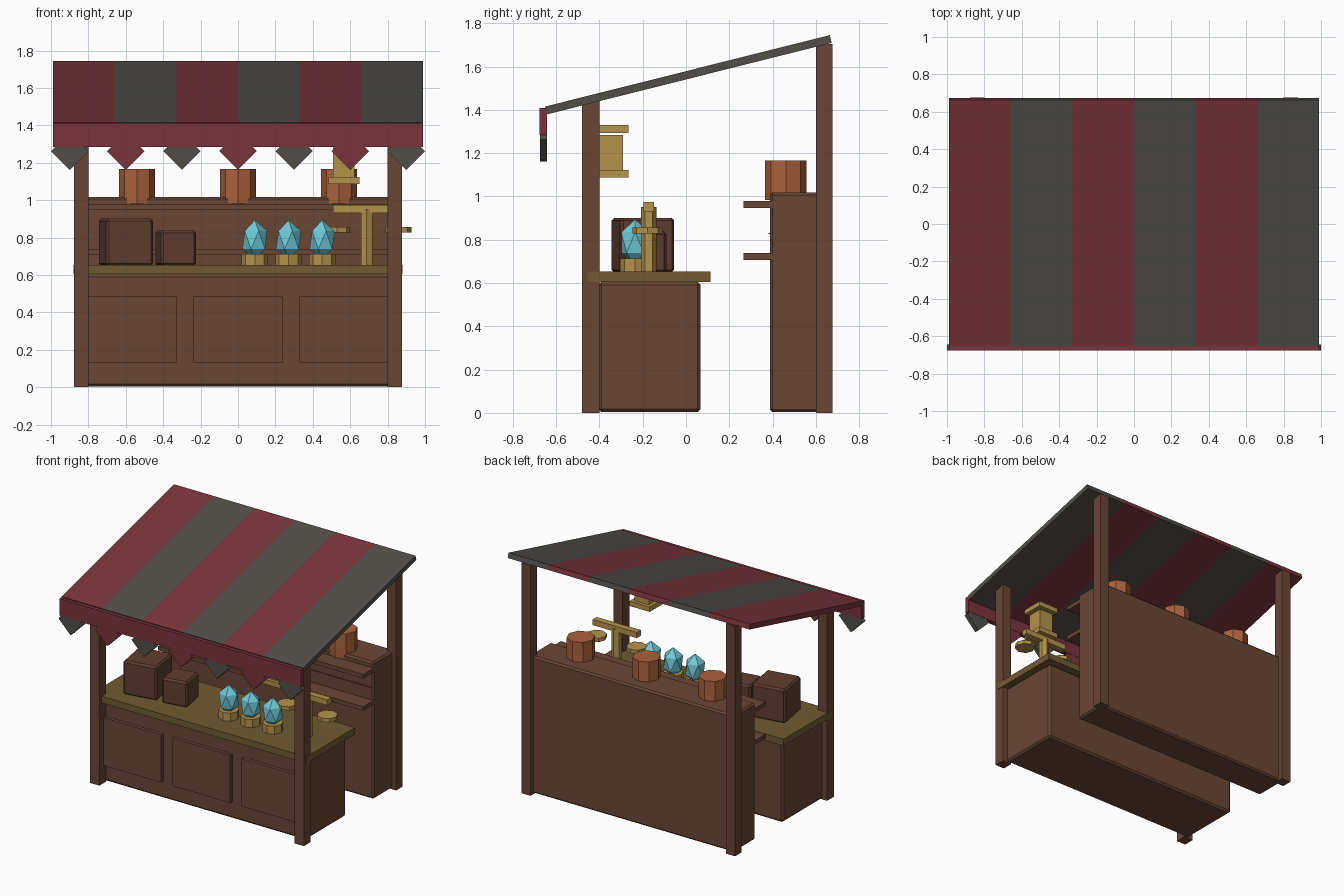
import bpy
import bmesh
import math
from mathutils import Matrix, Vector

default = bpy.data.objects.get("Cube")
if default:
    bpy.data.objects.remove(default, do_unlink=True)


def material(name, *rgb):
    """Flat material from 0-255 display values, stored as linear."""
    color = [((c / 255 + 0.055) / 1.055) ** 2.4 for c in rgb] + [1.0]
    mat = bpy.data.materials.new(name)
    mat.use_nodes = True
    mat.diffuse_color = color
    bsdf = mat.node_tree.nodes["Principled BSDF"]
    bsdf.inputs["Base Color"].default_value = color
    bsdf.inputs["Roughness"].default_value = 0.9
    return mat


WOOD = material("brown wood", 106, 70, 53)
DARK_WOOD = material("dark crate wood", 95, 61, 47)
TABLE = material("olive table wood", 113, 91, 50)
RED = material("red cloth", 122, 52, 60)
GREY = material("grey cloth", 82, 79, 73)
GOLD = material("brass", 181, 148, 76)
CRYSTAL = material("blue crystal", 112, 202, 217)
CLAY = material("orange clay", 171, 97, 60)


def finish(bm, name, *mats):
    mesh = bpy.data.meshes.new(name)
    bm.to_mesh(mesh)
    bm.free()
    for mat in mats:
        mesh.materials.append(mat)
    obj = bpy.data.objects.new(name, mesh)
    bpy.context.collection.objects.link(obj)
    return obj


def box(name, mat, x, y, z, bevel=0, rot=None):
    """Box between (low, high) pairs, turned about its own centre."""
    lo, hi = Vector((x[0], y[0], z[0])), Vector((x[1], y[1], z[1]))
    bm = bmesh.new()
    bmesh.ops.create_cube(bm, size=1)
    bmesh.ops.scale(bm, vec=hi - lo, verts=bm.verts)
    if bevel:
        bmesh.ops.bevel(bm, geom=bm.edges[:], offset=bevel, segments=1, affect='EDGES')
    if rot:
        bmesh.ops.rotate(bm, matrix=rot, verts=bm.verts)
    bmesh.ops.translate(bm, vec=(lo + hi) / 2, verts=bm.verts)
    return finish(bm, name, mat)


def prism(name, mat, x, y, z, radius, sides=8):
    """Upright low-poly cylinder, with a corner facing the front."""
    bm = bmesh.new()
    bmesh.ops.create_cone(bm, cap_ends=True, segments=sides, radius1=radius,
                          radius2=radius, depth=z[1] - z[0])
    if max(v.co.y for v in bm.verts) < radius * 0.999:
        bmesh.ops.rotate(bm, matrix=Matrix.Rotation(math.pi / 2, 3, 'Z'), verts=bm.verts)
    bmesh.ops.translate(bm, vec=(x, y, sum(z) / 2), verts=bm.verts)
    return finish(bm, name, mat)


# Corner posts
for side, s in (("left", 1), ("right", -1)):
    span = sorted((0.80 * s, 0.876 * s))
    box(f"front_post_{side}", WOOD, span, (-0.48, -0.40), (0, 1.44))
    box(f"back_post_{side}", WOOD, span, (0.60, 0.677), (0, 1.705))

# Sloped roof slab, cut into six striped bands
bm = bmesh.new()
bmesh.ops.create_cube(bm, size=1)
bmesh.ops.scale(bm, vec=(1.98, 1.356, 0.037), verts=bm.verts)
for i in range(1, 6):
    bmesh.ops.bisect_plane(bm, geom=bm.verts[:] + bm.edges[:] + bm.faces[:],
                           plane_co=(-0.99 + 0.33 * i, 0, 0), plane_no=(1, 0, 0))
for face in bm.faces:
    band = int((face.calc_center_median().x + 0.99) / 0.33)
    face.material_index = min(band, 5) % 2
slope = Matrix.Rotation(math.atan2(0.33, 1.315), 3, 'X')
bmesh.ops.rotate(bm, matrix=slope, verts=bm.verts)
bmesh.ops.translate(bm, vec=(0, 0.011, 1.562), verts=bm.verts)
finish(bm, "roof", RED, GREY)

# Valance with hanging pennants
box("valance", RED, (-0.99, 0.99), (-0.677, -0.641), (1.284, 1.409))
half = 0.1 / math.sqrt(2)
for i in range(7):
    x = -0.9 + 0.3 * i
    box(f"pennant_{i + 1}", RED if i % 2 else GREY, (x - half, x + half),
        (-0.675, -0.643), (1.262 - half, 1.262 + half),
        rot=Matrix.Rotation(math.pi / 4, 3, 'Y'))

# Counter with front panels and table top
box("counter_body", WOOD, (-0.84, 0.84), (-0.405, 0.068), (0.004, 0.604), 0.014)
box("counter_top", TABLE, (-0.88, 0.88), (-0.455, 0.114), (0.604, 0.653))
for i in (-1, 0, 1):
    c = 0.565 * i
    box(f"counter_panel_{i + 2}", WOOD, (c - 0.237, c + 0.237), (-0.43, -0.39), (0.13, 0.484))

# Back cabinet, reaching between the back posts, with shelves and a trim strip
box("cabinet_body", WOOD, (-0.84, 0.84), (0.387, 0.64), (0.004, 1.018), 0.012)
for name, z in (("lower_shelf", 0.707), ("upper_shelf", 0.947)):
    box(name, WOOD, (-0.84, 0.84), (0.266, 0.40), (z, z + 0.031))
box("cabinet_trim", DARK_WOOD, (-0.82, 0.82), (0.382, 0.39), (0.826, 0.832))

# Clay pots on the cabinet
for i in (-1, 0, 1):
    prism(f"pot_{i + 2}", CLAY, 0.54 * i, 0.461, (0.983, 1.166), 0.096)

# Crates on the counter
crate_turn = Matrix.Rotation(math.radians(10), 3, 'Z')
for name, x, size in (("large_crate", -0.60, 0.253), ("small_crate", -0.333, 0.19)):
    h = size / 2
    box(name, DARK_WOOD, (x - h, x + h), (-0.199 - h, -0.199 + h), (0.648, 0.648 + size),
        0.013, crate_turn)

# Crystals on brass stands
for i in range(3):
    x = 0.09 + 0.18 * i
    prism(f"crystal_stand_{i + 1}", GOLD, x, -0.235, (0.65, 0.713), 0.07)
    bm = bmesh.new()
    bmesh.ops.create_icosphere(bm, subdivisions=1, radius=1)
    bmesh.ops.scale(bm, vec=(0.075, 0.075, 0.107), verts=bm.verts)
    bmesh.ops.translate(bm, vec=(x, -0.235, 0.787), verts=bm.verts)
    finish(bm, f"crystal_{i + 1}", CRYSTAL)

# Weighing scale
prism("scale_column", GOLD, 0.688, -0.172, (0.65, 0.952), 0.036, 6)
box("scale_beam", GOLD, (0.508, 0.868), (-0.196, -0.148), (0.931, 0.973))
for name, x in (("scale_pan_right", 0.53), ("scale_pan_left", 0.858)):
    prism(name, GOLD, x, -0.178, (0.828, 0.856), 0.07)

# Hanging lantern
box("lantern_body", GOLD, (0.508, 0.624), (-0.406, -0.29), (1.117, 1.284))
for name, z in (("lantern_base", 1.087), ("lantern_cap", 1.293)):
    box(name, GOLD, (0.483, 0.649), (-0.431, -0.265), (z, z + 0.036))
